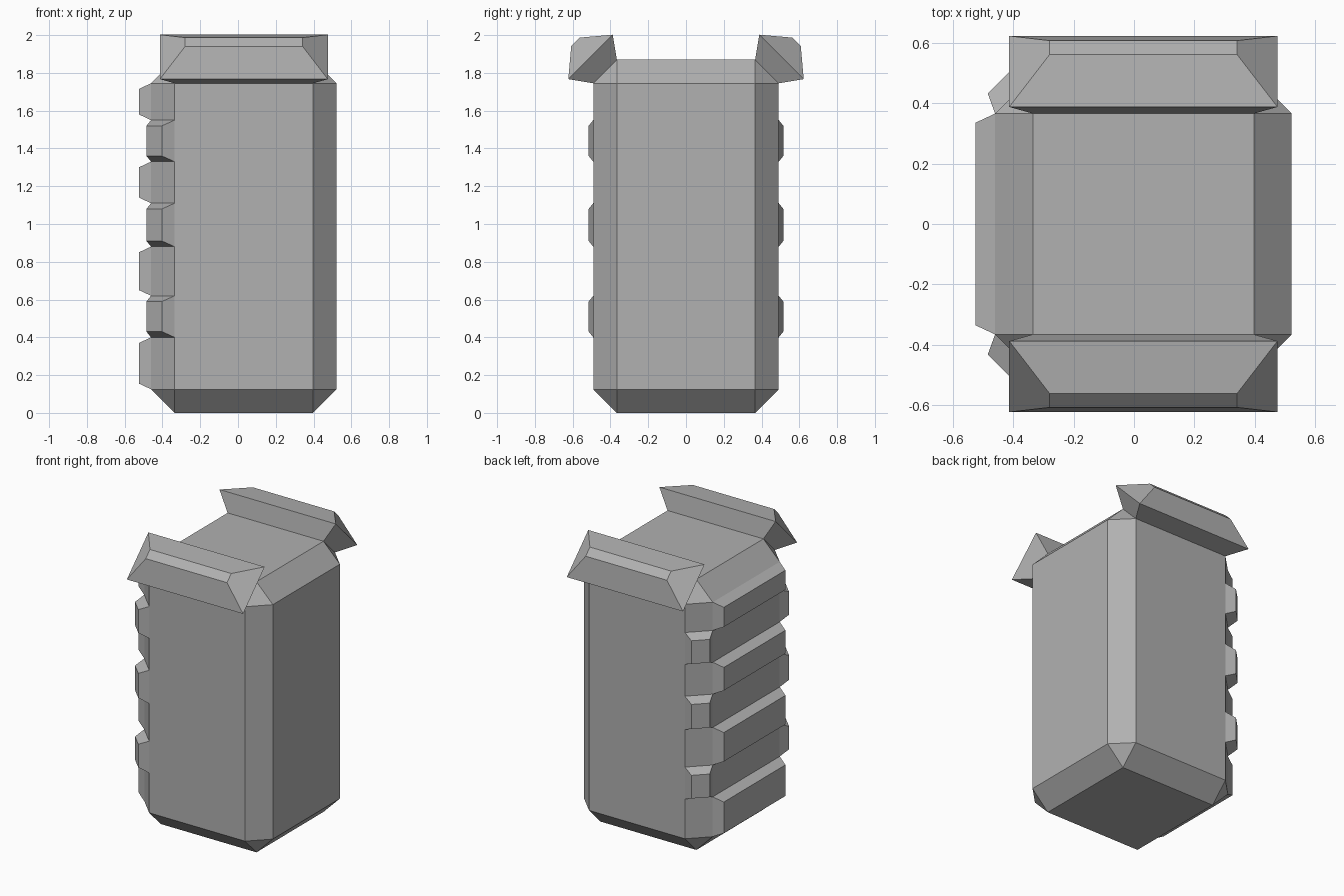
import bpy, bmesh
from mathutils import Vector

if "Cube" in bpy.data.objects:
    bpy.data.objects.remove(bpy.data.objects["Cube"])

CX, SX, SY, H, CHAMFER = 0.031, 0.983, 0.982, 1.87, 0.125
ROWS = [0.40, 0.62, 0.88, 1.11, 1.33, 1.55]

bm = bmesh.new()


def pick(direction):
    """Faces whose normal points along the given direction."""
    d = Vector(direction).normalized()
    bm.normal_update()
    return [f for f in bm.faces if f.normal.dot(d) > 0.99]


def raise_face(face, inset, depth):
    """Extrude a rectangular face outwards, shrinking (or growing) its border."""
    new = bmesh.ops.extrude_discrete_faces(bm, faces=[face])["faces"][0]
    new.normal_update()
    n = new.normal.copy()
    moves = []
    for l in new.loops:
        co = l.vert.co
        d1 = (l.link_loop_next.vert.co - co).normalized()
        d2 = (l.link_loop_prev.vert.co - co).normalized()
        moves.append((l.vert, n * depth + (d1 + d2) * inset))
    for v, m in moves:
        v.co += m
    return new


# Chamfered body
bmesh.ops.create_cube(bm, size=1)
for v in bm.verts:
    v.co = (v.co.x * SX + CX, v.co.y * SY, (v.co.z + 0.5) * H)
bmesh.ops.bevel(bm, geom=bm.edges[:], offset=CHAMFER, segments=1,
                affect='EDGES', profile=0.5)

# Cut the left side and its two corner chamfers into seven rows
for z in ROWS:
    side = pick((-1, 0, 0)) + pick((-1, -1, 0)) + pick((-1, 1, 0))
    geom = set(side)
    for f in side:
        geom.update(f.edges)
        geom.update(f.verts)
    bmesh.ops.bisect_plane(bm, geom=list(geom), plane_co=(0, 0, z),
                           plane_no=(0, 0, 1), dist=1e-5)


def rows(direction, parity):
    faces = sorted(pick(direction), key=lambda f: f.calc_center_median().z)
    return faces[parity::2]


# Ridges on the left face alternate with pads on the corners
raised = rows((-1, 0, 0), 0) + rows((-1, -1, 0), 1) + rows((-1, 1, 0), 1)
flaps = pick((0, -1, 1)) + pick((0, 1, 1))
for f in raised:
    raise_face(f, 0.03, 0.064)

# Flared rims on the front and back top edges
for f in flaps:
    outer = raise_face(f, -0.078, 0.109)
    raise_face(outer, 0.134, 0.112)

bmesh.ops.recalc_face_normals(bm, faces=bm.faces[:])
mesh = bpy.data.meshes.new("ridged_container")
bm.to_mesh(mesh)
bm.free()

# Dark grey surface
grey = bpy.data.materials.new("dark_grey")
grey.diffuse_color = (0.44, 0.44, 0.44, 1)
grey.use_nodes = True
grey.node_tree.nodes["Principled BSDF"].inputs["Base Color"].default_value = grey.diffuse_color
mesh.materials.append(grey)
bpy.context.collection.objects.link(bpy.data.objects.new("ridged_container", mesh))
